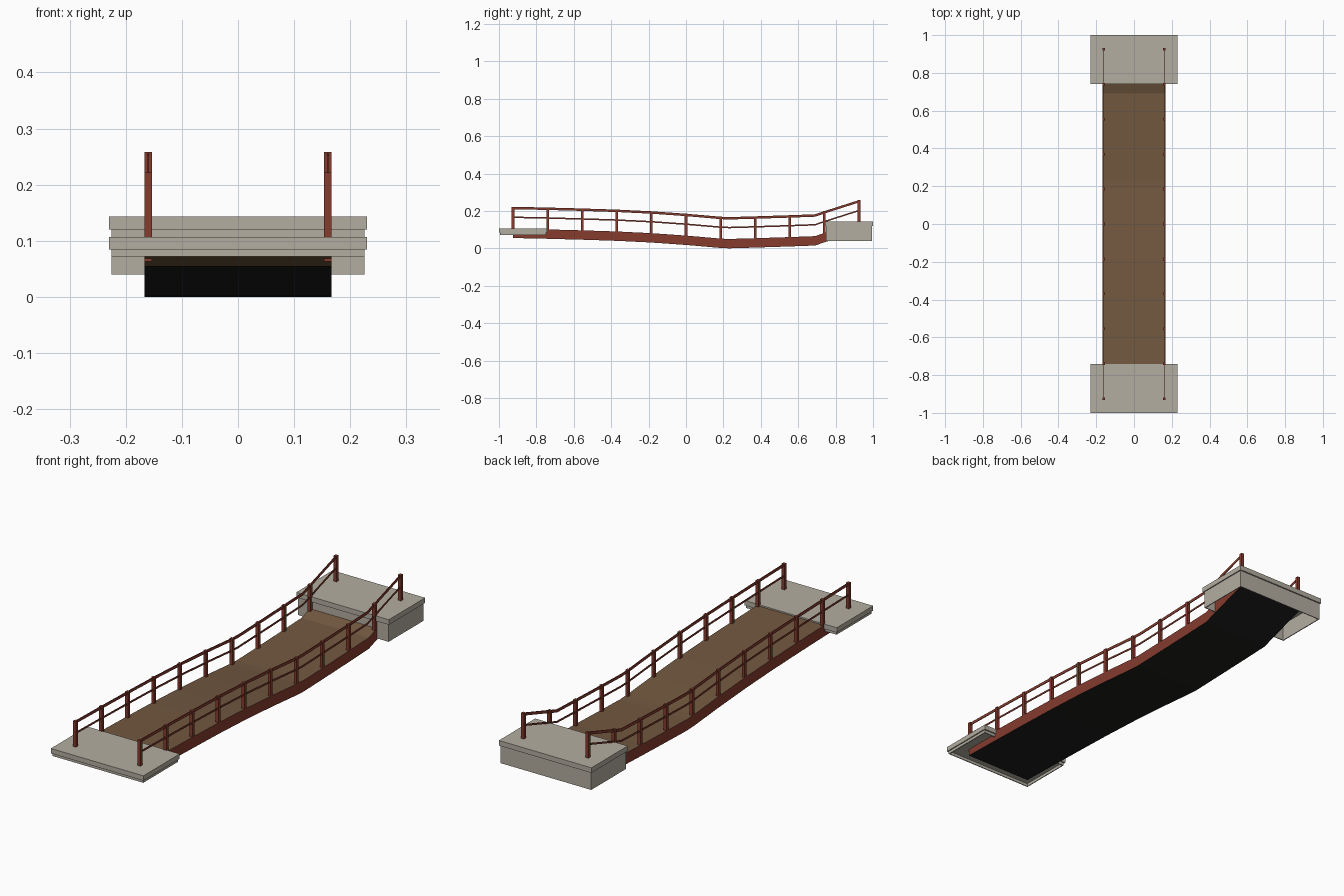
import bpy, bmesh

if "Cube" in bpy.data.objects:
    bpy.data.objects.remove(bpy.data.objects["Cube"])

def material(name, rgb):
    m = bpy.data.materials.new(name)
    m.diffuse_color = (*rgb, 1)
    m.use_nodes = True
    m.node_tree.nodes["Principled BSDF"].inputs["Base Color"].default_value = m.diffuse_color
    return m

BROWN = material("brown_planks", (0.17, 0.098, 0.051))
RED = material("red_paint", (0.235, 0.044, 0.027))
STONE = material("pale_stone", (0.45, 0.42, 0.35))
BLACK = material("black_underside", (0.014, 0.013, 0.012))

# Underside line of the sagging deck: (y, z); everything follows it
PATH = [(-0.925, 0.055), (-0.74, 0.051), (-0.555, 0.046), (-0.37, 0.040),
        (-0.185, 0.031), (0, 0.018), (0.185, 0.002), (0.23, 0.0), (0.37, 0.004),
        (0.555, 0.010), (0.69, 0.015), (0.74, 0.032), (0.925, 0.091)]
DECK_H, RAIL_H, HALF_W, RAIL_X = 0.05, 0.167, 0.167, 0.16

def base_z(y):
    for (y0, z0), (y1, z1) in zip(PATH, PATH[1:]):
        if y <= y1 + 1e-6:
            return z0 + (z1 - z0) * (y - y0) / (y1 - y0)
    return PATH[-1][1]

def finish(bm, name, mats):
    me = bpy.data.meshes.new(name)
    bm.to_mesh(me)
    bm.free()
    for m in mats:
        me.materials.append(m)
    ob = bpy.data.objects.new(name, me)
    bpy.context.collection.objects.link(ob)
    return ob

def add_box(bm, x0, x1, y0, y1, z0, z1):
    vs = bmesh.ops.create_cube(bm, size=1)["verts"]
    for v in vs:
        v.co = (x1 if v.co.x > 0 else x0, y1 if v.co.y > 0 else y0,
                z1 if v.co.z > 0 else z0)

def sweep(name, x0, x1, low, high, mats, caps):
    """Rectangular section following PATH; sides in order bottom, right, top, left."""
    bm = bmesh.new()
    rings = [[bm.verts.new((x, y, z + h)) for x, h in
              ((x0, low), (x1, low), (x1, high), (x0, high))] for y, z in PATH]
    for a, b in zip(rings, rings[1:]):
        for i in range(4):
            j = (i + 1) % 4
            f = bm.faces.new((a[i], a[j], b[j], b[i]))
            f.material_index = (0, 1, 2, 1)[i] if len(mats) > 1 else 0
    if caps:
        bm.faces.new(rings[0][::-1])
        bm.faces.new(rings[-1])
    bmesh.ops.recalc_face_normals(bm, faces=bm.faces)
    return finish(bm, name, mats)

# Deck: black underside, red side girders, brown walkway
sweep("bridge_deck", -HALF_W, HALF_W, 0, DECK_H, [BLACK, RED, BROWN], False)

# Railings on both sides: thin rails and square posts
for side, s in (("left", -1), ("right", 1)):
    x = s * RAIL_X
    sweep(side + "_top_rail", x - 0.0015, x + 0.0015, RAIL_H - 0.013, RAIL_H, [RED], True)
    sweep(side + "_middle_rail", x - 0.0015, x + 0.0015, 0.107, 0.115, [RED], True)
    bm = bmesh.new()
    for i in range(11):
        y = -0.925 + 0.185 * i
        z = base_z(y)
        add_box(bm, x - 0.007, x + 0.007, y - 0.007, y + 0.007, z + DECK_H - 0.005, z + RAIL_H)
    finish(bm, side + "_posts", [RED])

# Stone abutments: overhanging cap on a hollow skirt open underneath
def abutment(name, y0, y1, bottom, mid, top):
    bm = bmesh.new()
    add_box(bm, -0.23, 0.23, y0, y1, mid, top)
    finish(bm, name + "_cap", [STONE])
    bm = bmesh.new()
    w, t, a, b = 0.225, 0.004, y0 + 0.006, y1 - 0.006
    add_box(bm, -w, -w + t, a, b, bottom, mid)
    add_box(bm, w - t, w, a, b, bottom, mid)
    add_box(bm, -w + t, w - t, a, a + t, bottom, mid)
    add_box(bm, -w + t, w - t, b - t, b, bottom, mid)
    finish(bm, name + "_skirt", [STONE])

abutment("front_abutment", -1.0, -0.742, 0.072, 0.085, 0.107)
abutment("back_abutment", 0.742, 1.0, 0.04, 0.12, 0.143)
